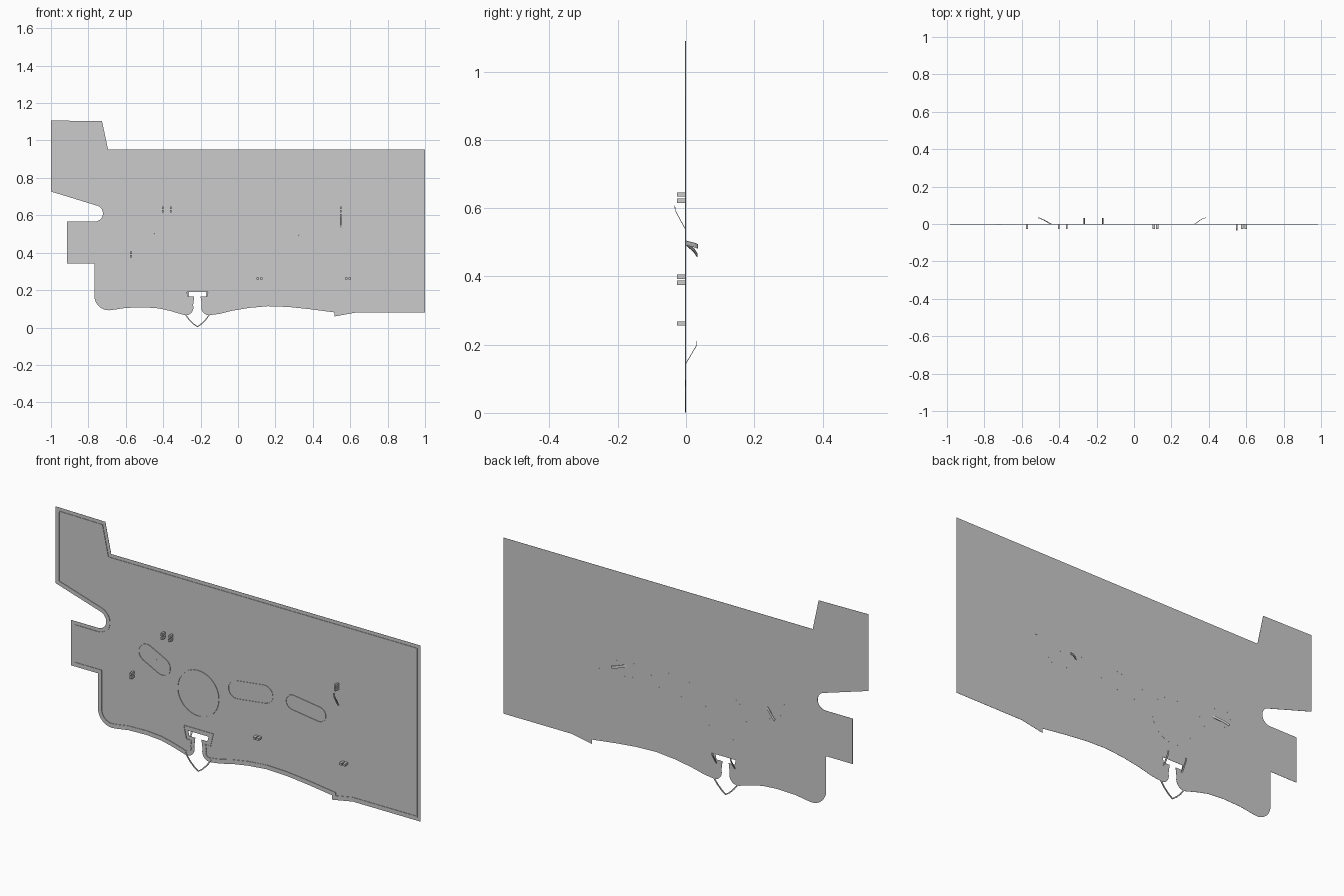
import bpy, bmesh, math
from mathutils import Vector

if "Cube" in bpy.data.objects:
    bpy.data.objects.remove(bpy.data.objects["Cube"])


def make(name, bm):
    bmesh.ops.recalc_face_normals(bm, faces=bm.faces)
    me = bpy.data.meshes.new(name)
    bm.to_mesh(me)
    bm.free()
    ob = bpy.data.objects.new(name, me)
    bpy.context.collection.objects.link(ob)
    return ob


def arc(cx, cz, r, a0, a1, n=8):
    return [(cx + r * math.cos(math.radians(a0 + (a1 - a0) * i / n)),
             cz + r * math.sin(math.radians(a0 + (a1 - a0) * i / n))) for i in range(n + 1)]


def inset(pts, d):
    """Mitred inward offset of a closed outline."""
    n = len(pts)
    area = sum(pts[i][0] * pts[(i + 1) % n][1] - pts[(i + 1) % n][0] * pts[i][1] for i in range(n))
    s = 1 if area > 0 else -1
    out = []
    for i in range(n):
        a, b, c = (Vector(pts[j % n]) for j in (i - 1, i, i + 1))
        u, v = (b - a).normalized(), (c - b).normalized()
        n1, n2 = Vector((-u.y, u.x)) * s, Vector((-v.y, v.x)) * s
        out.append(tuple(b + (n1 + n2) * d / max(1 + n1.dot(n2), 0.4)))
    return out


def slab(name, pts, y0, y1):
    bm = bmesh.new()
    a = [bm.verts.new((x, y0, z)) for x, z in pts]
    b = [bm.verts.new((x, y1, z)) for x, z in pts]
    bm.faces.new(a)
    bm.faces.new(b[::-1])
    for i in range(len(a)):
        j = (i + 1) % len(a)
        bm.faces.new((a[i], b[i], b[j], a[j]))
    return make(name, bm)


def ridge(name, pts, d0, d1, y0, y1):
    """Closed raised bead between two insets of an outline."""
    bm = bmesh.new()
    o, i_ = inset(pts, d0), inset(pts, d1)
    loops = [[bm.verts.new((x, y, z)) for x, z in p]
             for p, y in ((o, y0), (o, y1), (i_, y1), (i_, y0))]
    n = len(pts)
    for k in range(4):
        A, B = loops[k], loops[(k + 1) % 4]
        for i in range(n):
            j = (i + 1) % n
            bm.faces.new((A[i], A[j], B[j], B[i]))
    return make(name, bm)


def capsule(cx, cz, half, r, tilt):
    t = math.radians(tilt)
    pts = arc(half, 0, r, -90, 90, 12) + arc(-half, 0, r, 90, 270, 12)
    return [(cx + x * math.cos(t) - z * math.sin(t), cz + x * math.sin(t) + z * math.cos(t))
            for x, z in pts]


def strip(name, path, side, thick=0.002):
    """Bent leaf along a 3D path, side = full width vector."""
    bm = bmesh.new()
    s = Vector(side) / 2
    rows = [(bm.verts.new(Vector(p) - s), bm.verts.new(Vector(p) + s)) for p in path]
    for (a, b), (c, d) in zip(rows, rows[1:]):
        bm.faces.new((a, b, d, c))
    ob = make(name, bm)
    m = ob.modifiers.new("thickness", 'SOLIDIFY')
    m.thickness, m.offset = thick, 0
    return ob


def box(name, c, size):
    bm = bmesh.new()
    bmesh.ops.create_cube(bm, size=1)
    for v in bm.verts:
        v.co = Vector([c[k] + v.co[k] * size[k] for k in range(3)])
    return make(name, bm)


# Panel outline, clockwise from the top left
half_notch = [(0.021, 0.12), (0.017, 0.165), (0.05, 0.165), (0.056, 0.19)]
NX = -0.217
outline = [(-1, 1.107), (-0.727, 1.103), (-0.695, 0.952), (1, 0.952), (1, 0.08), (0.63, 0.08),
           (0.515, 0.059), (0.515, 0.081), (0.385, 0.098), (0.27, 0.11), (0.16, 0.114),
           (0.06, 0.105), (-0.03, 0.09), (-0.1, 0.073)]
outline += arc(-0.155, 0.107, 0.041, 285, 162, 7)
outline += [(NX + x, z) for x, z in half_notch[1:]]
outline += [(NX - x, z) for x, z in half_notch[:0:-1]]
outline += arc(-0.279, 0.107, 0.041, 18, -105, 7)
outline += [(-0.36, 0.088), (-0.42, 0.102), (-0.5, 0.108), (-0.6, 0.105), (-0.665, 0.095)]
outline += arc(-0.69, 0.17, 0.078, 270, 180, 8)
outline += [(-0.768, 0.342), (-0.914, 0.342), (-0.914, 0.567)]
outline += arc(-0.765, 0.61, 0.043, -90, 72, 12)
outline += [(-1, 0.727)]
slab("panel_sheet", outline, -0.0005, 0.0005)
ridge("perimeter_bead", outline, 0.017, 0.022, -0.003, -0.0003)

# Beaded circle and three capsule outlines
Y = (-0.003, 0.0006)
ridge("round_bead", arc(NX, 0.39, 0.114, 0, 352.5, 47), 0, 0.003, *Y)
for nm, c in (("left", (-0.457, 0.492, 0.047, 0.046, -27)),
              ("middle", (0.07, 0.473, 0.078, 0.046, 7)),
              ("right", (0.373, 0.473, 0.073, 0.038, -8))):
    ridge(nm + "_capsule_bead", capsule(*c), 0, 0.003, *Y)

# V-shaped bridge under the notch
half_v = [(0.0, 0.004), (0.022, 0.02), (0.044, 0.042), (0.06, 0.063), (0.07, 0.08)]
vee = [(NX - x, z) for x, z in half_v[:0:-1]] + [(NX + x, z) for x, z in half_v]
strip("notch_bridge", [(x, -0.0012, z) for x, z in vee], (0, 0.0035, 0), 0.006)

# Front locating tabs, each a pair of small blocks
for i, (x, z, upright) in enumerate([(-0.572, 0.39, 1), (-0.402, 0.631, 1), (-0.36, 0.631, 1),
                                     (0.549, 0.631, 1), (0.115, 0.263, 0), (0.588, 0.262, 0)]):
    for s in (-1, 1):
        o = s * 0.009
        size = (0.009, 0.026, 0.013) if upright else (0.013, 0.026, 0.011)
        box(f"front_tab_{i}_{'ab'[s > 0]}",
            (x + (0 if upright else o), -0.013, z + (o if upright else 0)), size)

# Bent spring leaves
strip("front_spring", [(0.549, 0, 0.535), (0.549, -0.031, 0.592), (0.549, -0.033, 0.607)],
      (0.009, 0, 0))
for s in (-1, 1):
    x = NX + s * 0.05
    strip("notch_spring", [(x, 0, 0.145), (x, 0.031, 0.198), (x, 0.032, 0.21)], (0.008, 0, 0))
strip("left_spring", [(-0.445, 0, 0.497), (-0.485, 0.023, 0.477), (-0.51, 0.033, 0.462)],
      (0.006, 0, -0.011))
strip("right_spring", [(0.325, 0, 0.498), (0.365, 0.028, 0.491), (0.385, 0.034, 0.488)],
      (0.002, 0, 0.013))
